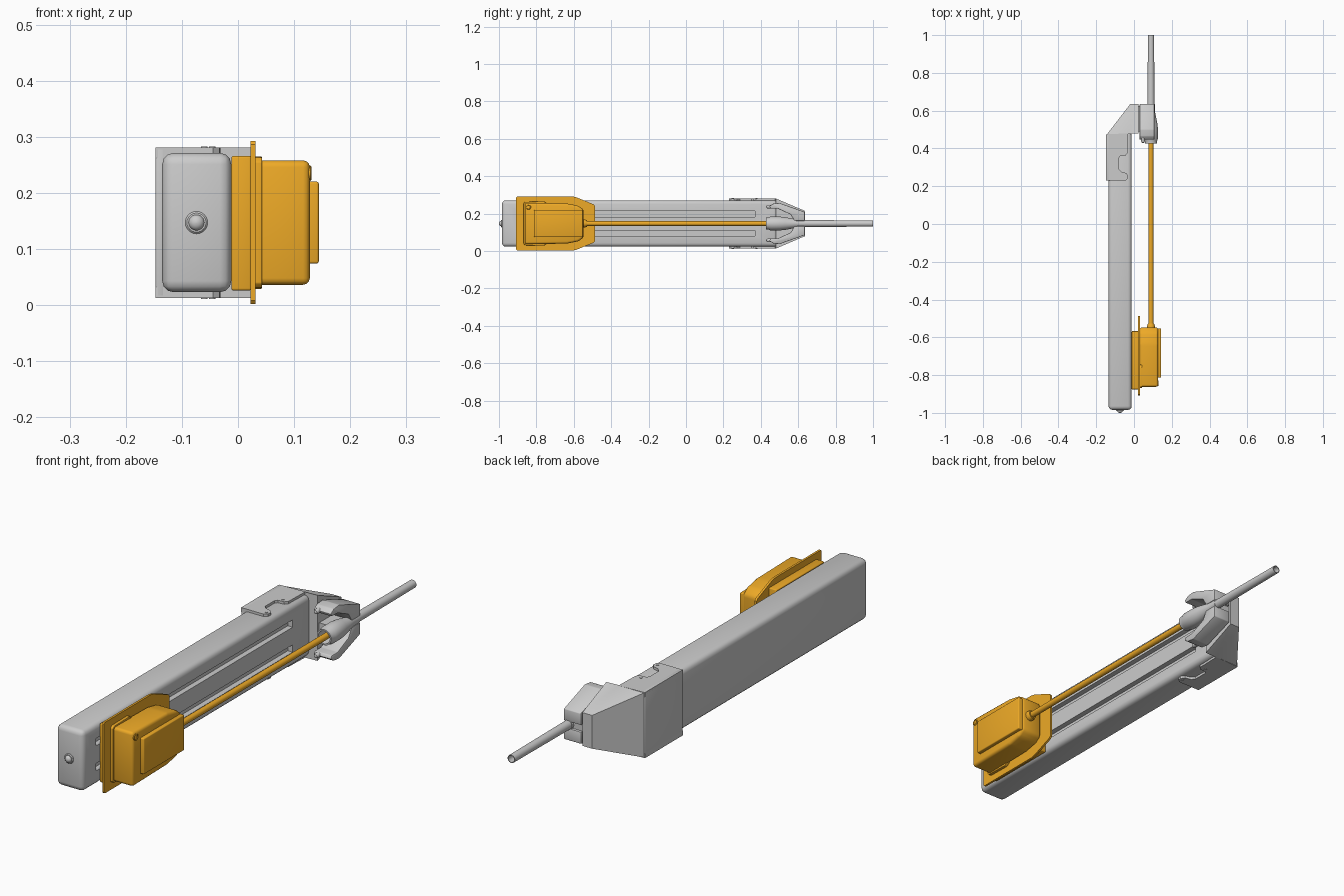
import bpy, bmesh, math
from mathutils import Vector

if "Cube" in bpy.data.objects:
    bpy.data.objects.remove(bpy.data.objects["Cube"])

ZC = 0.147          # height of the centre line
RX = 0.09           # x of rod, holder and tube

orange = bpy.data.materials.new("orange")
orange.diffuse_color = (0.85, 0.40, 0.02, 1)
orange.use_nodes = True
orange.node_tree.nodes["Principled BSDF"].inputs["Base Color"].default_value = orange.diffuse_color


def finish(name, bm, mat=None):
    bmesh.ops.recalc_face_normals(bm, faces=bm.faces[:])
    me = bpy.data.meshes.new(name)
    bm.to_mesh(me)
    bm.free()
    ob = bpy.data.objects.new(name, me)
    bpy.context.collection.objects.link(ob)
    if mat:
        me.materials.append(mat)
    return ob


def prism(name, pts, axis, a, b, bevel=0.0, mat=None, seg=3):
    """Extrude a 2D outline along x (points are y,z) or z (points are x,y)."""
    bm = bmesh.new()
    put = (lambda p, h: (h, p[0], p[1])) if axis == 'x' else (lambda p, h: (p[0], p[1], h))
    lo = [bm.verts.new(put(p, a)) for p in pts]
    hi = [bm.verts.new(put(p, b)) for p in pts]
    bm.faces.new(lo)
    bm.faces.new(hi)
    n = len(pts)
    for i in range(n):
        j = (i + 1) % n
        bm.faces.new((lo[i], lo[j], hi[j], hi[i]))
    if bevel:
        bmesh.ops.recalc_face_normals(bm, faces=bm.faces[:])
        bmesh.ops.bevel(bm, geom=bm.edges[:], offset=bevel, segments=seg,
                        profile=0.5, affect='EDGES', clamp_overlap=True)
    return finish(name, bm, mat)


def box(name, x, y, z, bevel=0.0, mat=None):
    return prism(name, [(y[0], z[0]), (y[1], z[0]), (y[1], z[1]), (y[0], z[1])],
                 'x', x[0], x[1], bevel, mat)


def lathe(name, prof, x, z, mat=None, n=24, axis='y', closed=False):
    """Spin (position, radius) pairs round a line along y; axis 'x' or 'z' uses a local frame."""
    bm = bmesh.new()
    rings = []
    for p, r in prof:
        ring = []
        for k in range(n):
            t = 2 * math.pi * k / n
            c, s = r * math.cos(t), r * math.sin(t)
            co = {'y': (x + c, p, z + s), 'x': (p, x + c, z + s), 'z': (x + c, z + s, p)}[axis]
            ring.append(bm.verts.new(co))
        rings.append(ring)
    pairs = list(zip(rings, rings[1:]))
    if closed:
        pairs.append((rings[-1], rings[0]))
    for u, v in pairs:
        for k in range(n):
            m = (k + 1) % n
            bm.faces.new((u[k], u[m], v[m], v[k]))
    if not closed:
        bm.faces.new(rings[0])
        bm.faces.new(rings[-1])
    return finish(name, bm, mat)


def mirrored(half):
    """Outline symmetric about the centre line, from (y, half height) pairs."""
    return [(y, ZC + h) for y, h in half] + [(y, ZC - h) for y, h in reversed(half)]


# Rail body with two long slots in its inner face
body = box("rail_body", (-0.135, -0.012), (-0.984, 0.49), (0.023, 0.271), 0.02)
for s in (-1, 1):
    zc = ZC + s * 0.051
    cut = box("slot_cutter", (-0.034, 0.02), (-0.9, 0.37), (zc - 0.015, zc + 0.015))
    cut.hide_render = True
    mod = body.modifiers.new("slot", 'BOOLEAN')
    mod.object = cut
    mod.operation = 'DIFFERENCE'
    mod.solver = 'EXACT'
    bpy.context.view_layer.objects.active = body
    bpy.ops.object.modifier_apply(modifier=mod.name)
    bpy.data.objects.remove(cut)

# End knob with collar
lathe("end_knob_collar", [(-0.97, 0.020), (-0.986, 0.020), (-0.989, 0.017)], -0.074, ZC)
lathe("end_knob", [(-0.98, 0.014), (-0.991, 0.014), (-0.996, 0.011),
                   (-0.999, 0.006), (-1.0, 0.001)], -0.074, ZC)

# Sleeve round the rail: back wall and two notched cheeks with pins
box("sleeve_back", (-0.147, -0.13), (0.23, 0.475), (ZC - 0.134, ZC + 0.134), 0.004)
cheek = [(-0.147, 0.23), (-0.045, 0.23), (-0.033, 0.24), (-0.031, 0.256), (-0.042, 0.27),
         (-0.068, 0.277), (-0.08, 0.29), (-0.08, 0.35), (-0.072, 0.36), (-0.045, 0.362),
         (-0.034, 0.375), (-0.031, 0.48), (-0.147, 0.475)]
for side, s in (("lower", -1), ("upper", 1)):
    prism(side + "_cheek", cheek, 'z', ZC + s * 0.115, ZC + s * 0.134)
    for i, (x, y) in enumerate([(-0.046, 0.25), (-0.06, 0.377)]):
        lathe(f"{side}_cheek_pin_{i}", [(ZC + s * 0.12, 0.006), (ZC + s * 0.136, 0.006)],
              x, y, n=12, axis='z')

# Tapered head closing the sleeve
bm = bmesh.new()
for x, y, h in [(-0.147, 0.47, 0.134), (0.024, 0.48, 0.134), (-0.03, 0.48, 0.134),
                (-0.02, 0.635, 0.068), (0.024, 0.635, 0.068)]:
    for s in (-1, 1):
        bm.verts.new((x, y, ZC + s * h))
bmesh.ops.convex_hull(bm, input=bm.verts[:])
bmesh.ops.dissolve_limit(bm, angle_limit=0.01, verts=bm.verts[:], edges=bm.edges[:])
finish("tapered_head", bm)

# Two clamp arms with rounded pins, held by a web behind the holder
arm = [(0.635, 0.014), (0.635, 0.062), (0.50, 0.110), (0.465, 0.106), (0.445, 0.092),
       (0.452, 0.080), (0.49, 0.080), (0.56, 0.048), (0.58, 0.014)]
for side, s in (("lower", -1), ("upper", 1)):
    prism(side + "_clamp_arm", [(y, ZC + s * h) for y, h in arm], 'x', 0.03, 0.108, 0.003, seg=2)
    lathe(side + "_clamp_pin", [(0.48, 0.010), (0.438, 0.010), (0.431, 0.007), (0.429, 0.002)],
          0.048, ZC + s * 0.09, n=16)
box("clamp_web", (0.02, 0.09), (0.49, 0.625), (ZC - 0.018, ZC + 0.018))

# Conical holder, open at the rear, and hollow outlet tube
lathe("conical_holder", [(0.50, 0.012), (0.47, 0.024), (0.427, 0.026), (0.427, 0.032),
                         (0.44, 0.032), (0.452, 0.037), (0.50, 0.037), (0.53, 0.034),
                         (0.59, 0.022), (0.635, 0.020)], RX, ZC, n=32)
lathe("outlet_tube", [(0.60, 0.0135), (0.60, 0.0185), (1.0, 0.0165), (1.0, 0.0135)],
      RX, ZC, n=32, closed=True)

# Push rod with collar
lathe("push_rod", [(-0.60, 0.0125), (0.50, 0.0125)], RX, ZC, orange)
lathe("push_rod_collar", [(-0.57, 0.021), (-0.54, 0.021), (-0.528, 0.017)], RX, ZC, orange)

# Carriage: slider, mounting plate, rim, housing, raised cover
box("carriage_slider", (-0.012, 0.024), (-0.876, -0.567), (0.026, 0.266), 0.004, orange)
prism("carriage_plate", mirrored([(-0.908, 0.139), (-0.903, 0.145), (-0.61, 0.145),
                                  (-0.588, 0.141), (-0.495, 0.103), (-0.487, 0.094)]),
      'x', 0.022, 0.031, 0, orange)
prism("housing_rim", mirrored([(-0.868, 0.108), (-0.86, 0.116), (-0.76, 0.118), (-0.745, 0.108)]),
      'x', 0.028, 0.043, 0.002, orange)
prism("drive_housing", mirrored([(-0.862, 0.111), (-0.635, 0.107), (-0.575, 0.095), (-0.547, 0.074)]),
      'x', 0.03, 0.128, 0.012, orange)
prism("housing_cover", mirrored([(-0.813, 0.073), (-0.552, 0.073)]),
      'x', 0.11, 0.144, 0.004, orange)
lathe("housing_screw", [(0.11, 0.014), (0.129, 0.014), (0.131, 0.011), (0.127, 0.009)],
      -0.843, ZC + 0.088, orange, n=20, axis='x')

# Smooth shading with crisp edges
bpy.ops.object.select_all(action='SELECT')
bpy.context.view_layer.objects.active = body
bpy.ops.object.shade_smooth_by_angle(angle=math.radians(35))
